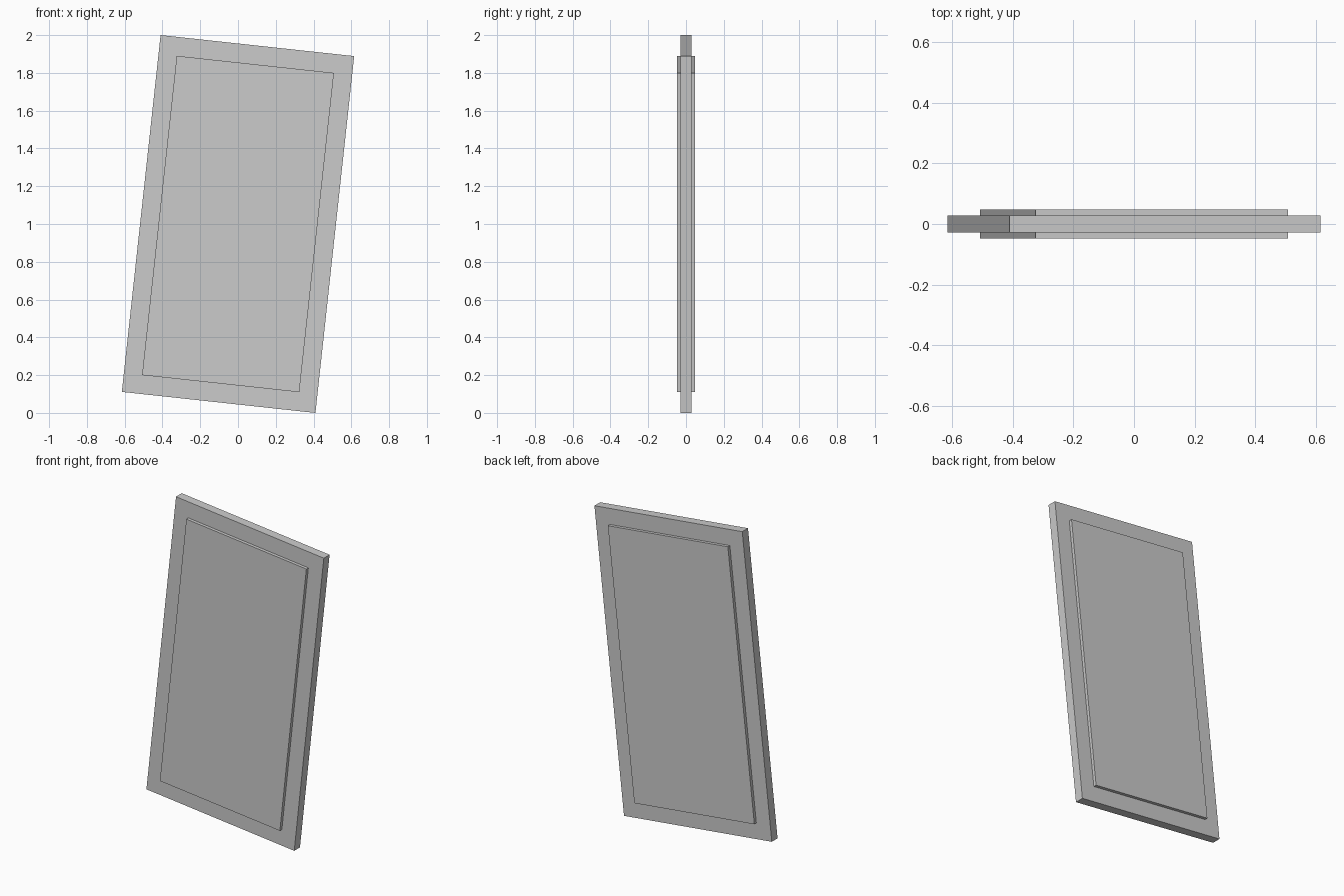
import bpy
import math

if "Cube" in bpy.data.objects:
    bpy.data.objects.remove(bpy.data.objects["Cube"])

TILT = math.radians(6.2)  # whole slab leans to the right


def slab(name, width, depth, height):
    bpy.ops.mesh.primitive_cube_add(size=1, location=(0, 0, 1), rotation=(0, TILT, 0))
    obj = bpy.context.object
    obj.name = name
    obj.scale = (width, depth, height)
    bpy.ops.object.transform_apply(location=False, rotation=False, scale=True)
    return obj


# Thin outer board
slab("board", 1.031, 0.057, 1.9)
# Thicker inner panel, standing proud on both front and back
slab("raised_panel", 0.837, 0.097, 1.7)
